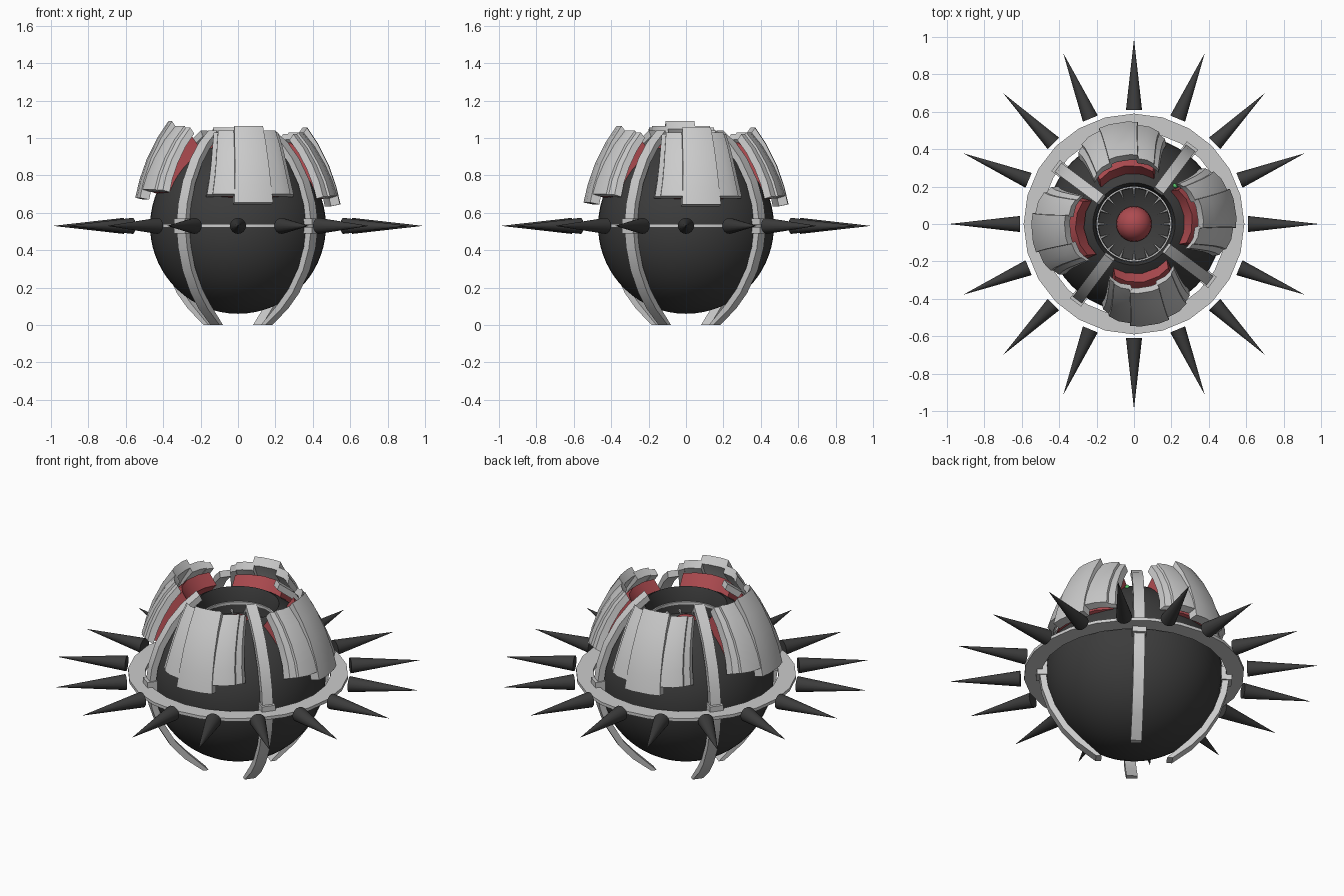
import bpy, bmesh
from math import sin, cos, pi, radians, asin
from mathutils import Matrix, Vector

if "Cube" in bpy.data.objects:
    bpy.data.objects.remove(bpy.data.objects["Cube"])

CZ, R = 0.53, 0.47


def material(name, rgb):
    m = bpy.data.materials.new(name)
    m.diffuse_color = (*rgb, 1)
    m.use_nodes = True
    m.node_tree.nodes["Principled BSDF"].inputs["Base Color"].default_value = m.diffuse_color
    return m


DARK = material("dark_metal", (0.045, 0.045, 0.045))
RED = material("red_glow", (0.42, 0.07, 0.08))
GREEN = material("green_light", (0.1, 0.6, 0.15))


def finish(name, bm, mat=None, angle=35, matrix=None):
    bmesh.ops.remove_doubles(bm, verts=bm.verts, dist=1e-5)
    bmesh.ops.recalc_face_normals(bm, faces=bm.faces)
    if matrix:
        bm.transform(matrix)
    me = bpy.data.meshes.new(name)
    bm.to_mesh(me)
    bm.free()
    ob = bpy.data.objects.new(name, me)
    bpy.context.collection.objects.link(ob)
    if mat:
        me.materials.append(mat)
    bpy.ops.object.select_all(action='DESELECT')
    ob.select_set(True)
    bpy.context.view_layer.objects.active = ob
    bpy.ops.object.shade_smooth_by_angle(angle=radians(angle))
    return ob


def lathe(name, profile, sides, mat=None, closed=False, angle=35):
    bm = bmesh.new()
    vs = [bm.verts.new((r, 0, z)) for r, z in profile]
    es = [bm.edges.new(p) for p in zip(vs, vs[1:])]
    if closed:
        es.append(bm.edges.new((vs[-1], vs[0])))
    bmesh.ops.spin(bm, geom=vs + es, cent=(0, 0, 0), axis=(0, 0, 1),
                   angle=2 * pi, steps=sides, use_duplicate=False)
    return finish(name, bm, mat, angle)


def shell(name, outer, inner, us, drop, taper, mat, matrix, angle=35):
    """Closed curved plate: outer/inner (r, z) profiles swept over widths us."""
    bm = bmesh.new()
    n = len(outer)
    loop = outer + inner[::-1]
    rows = []
    for u, d in zip(us, drop):
        row = []
        for i, (r, z) in enumerate(loop):
            t = (i if i < n else 2 * n - 1 - i) / (n - 1)
            row.append(bm.verts.new((r - d * (taper + (1 - taper) * t),
                                     u * (taper + (1 - taper) * t), z)))
        rows.append(row)
    m = len(loop)
    for a, b in zip(rows, rows[1:]):
        for i in range(m):
            bm.faces.new((a[i], a[(i + 1) % m], b[(i + 1) % m], b[i]))
    for row in (rows[0], rows[-1]):
        for i in range(n - 1):
            bm.faces.new((row[i], row[i + 1], row[m - 2 - i], row[m - 1 - i]))
    return finish(name, bm, mat, angle, matrix)


def inward(profile, t):
    """Move a profile towards the sphere centre by t."""
    out = []
    for r, z in profile:
        d = Vector((r, z - CZ))
        d -= d.normalized() * t
        out.append((d.x, d.y + CZ))
    return out


def turn(deg, lift=0):
    return Matrix.Translation((0, 0, lift)) @ Matrix.Rotation(radians(deg), 4, 'Z')


def cone(name, r1, length, matrix, mat, segs):
    bm = bmesh.new()
    bmesh.ops.create_cone(bm, cap_ends=True, segments=segs, radius1=r1, radius2=0.0005, depth=length)
    return finish(name, bm, mat, 40, matrix @ Matrix.Rotation(pi / 2, 4, 'Y'))


def ball(name, r, loc, mat, segs=24):
    bm = bmesh.new()
    bmesh.ops.create_uvsphere(bm, u_segments=segs, v_segments=segs // 2, radius=r)
    return finish(name, bm, mat, 60, Matrix.Translation(loc))


# Dark round body, open at the top with a sunken socket
top = pi / 2 - asin(0.22 / R)
body = [(R * cos(a), CZ + R * sin(a))
        for a in [-pi / 2 + (top + pi / 2) * i / 28 for i in range(29)]]
body[0] = (0, CZ - R)
lathe("body", body + [(0.205, 0.90), (0.20, 0.86), (0.19, 0.80), (0.13, 0.77), (0, 0.76)], 48, DARK)
lathe("socket_ring", [(0.203, 0.85), (0.203, 0.865), (0.192, 0.865), (0.192, 0.85)], 48, closed=True)
ball("core", 0.095, (0, 0, 0.78), RED)
for k in range(16):
    cone("socket_tooth", 0.009, 0.06, turn(k * 22.5) @ Matrix.Translation((0.165, 0, 0.815))
         @ Matrix.Rotation(pi, 4, 'Z'), None, 6)
ball("indicator_light", 0.013, (0.22, 0.205, 0.892), GREEN, 12)

# Flat equator ring with sixteen floating spikes
lathe("equator_ring", [(0.497, 0.521), (0.59, 0.521), (0.59, 0.539), (0.497, 0.539)], 24, closed=True)
for k in range(16):
    cone("ring_spike", 0.043, 0.375, turn(k * 22.5) @ Matrix.Translation((0.7975, 0, CZ)), DARK, 16)

# Four meridian straps with a small bracket at the ring
half = [(0.51, 0.545), (0.495, 0.65), (0.455, 0.77), (0.385, 0.89), (0.31, 0.975), (0.225, 1.04)]
upper = half[::-1]
lower = [(r, 2 * CZ - z) for r, z in half]
lower[-1] = (0.205, 0.0)
for k in range(4):
    rot = turn(53.3 + 90 * k)
    for name, prof in (("upper_strap", upper), ("lower_strap", lower)):
        inner = inward(prof, 0.035)
        if name == "lower_strap":
            inner[-1] = (prof[-1][0] - 0.03, 0.0)
        shell(name, prof, inner, (-0.03, 0.03), (0, 0), 1, None, rot)
    bm = bmesh.new()
    bmesh.ops.create_cube(bm, size=1)
    finish("strap_bracket", bm, None, 30, rot @ Matrix.Translation((0.493, 0, CZ))
           @ Matrix.Diagonal((0.06, 0.075, 0.08, 1)))

# Four armour clusters: raised centre plate, two side plates, red backing
centre = [(0.37, 1.055), (0.43, 0.965), (0.485, 0.855), (0.525, 0.74), (0.547, 0.645)]
side = [(0.345, 1.03), (0.405, 0.955), (0.46, 0.86), (0.50, 0.77), (0.525, 0.69)]
back = [(0.315, 0.975), (0.37, 0.92), (0.42, 0.84), (0.455, 0.76), (0.475, 0.68)]
for k, (ang, lift) in enumerate(((9, 0), (99, 0), (185, 0.035), (279, 0.01))):
    rot = turn(ang, lift)
    shell("centre_plate", centre, inward(centre, 0.05), (-0.105, -0.05, 0.05, 0.105),
          (0.012, 0, 0, 0.012), 0.74, None, rot, 25)
    for s in (-1, 1):
        shell("side_plate", side, inward(side, 0.045), (0.09 * s, 0.165 * s, 0.21 * s),
              (0, 0.025, 0.06), 0.74, None, rot, 25)
        shell("side_plate_edge", inward(side, 0.012), inward(side, 0.05), (0.2 * s, 0.235 * s),
              (0.05, 0.09), 0.74, None, rot, 25)
    shell("red_backing", back, inward(back, 0.08), (-0.2, -0.12, 0, 0.12, 0.2),
          (0.075, 0.025, 0, 0.025, 0.075), 0.72, RED, rot, 25)
